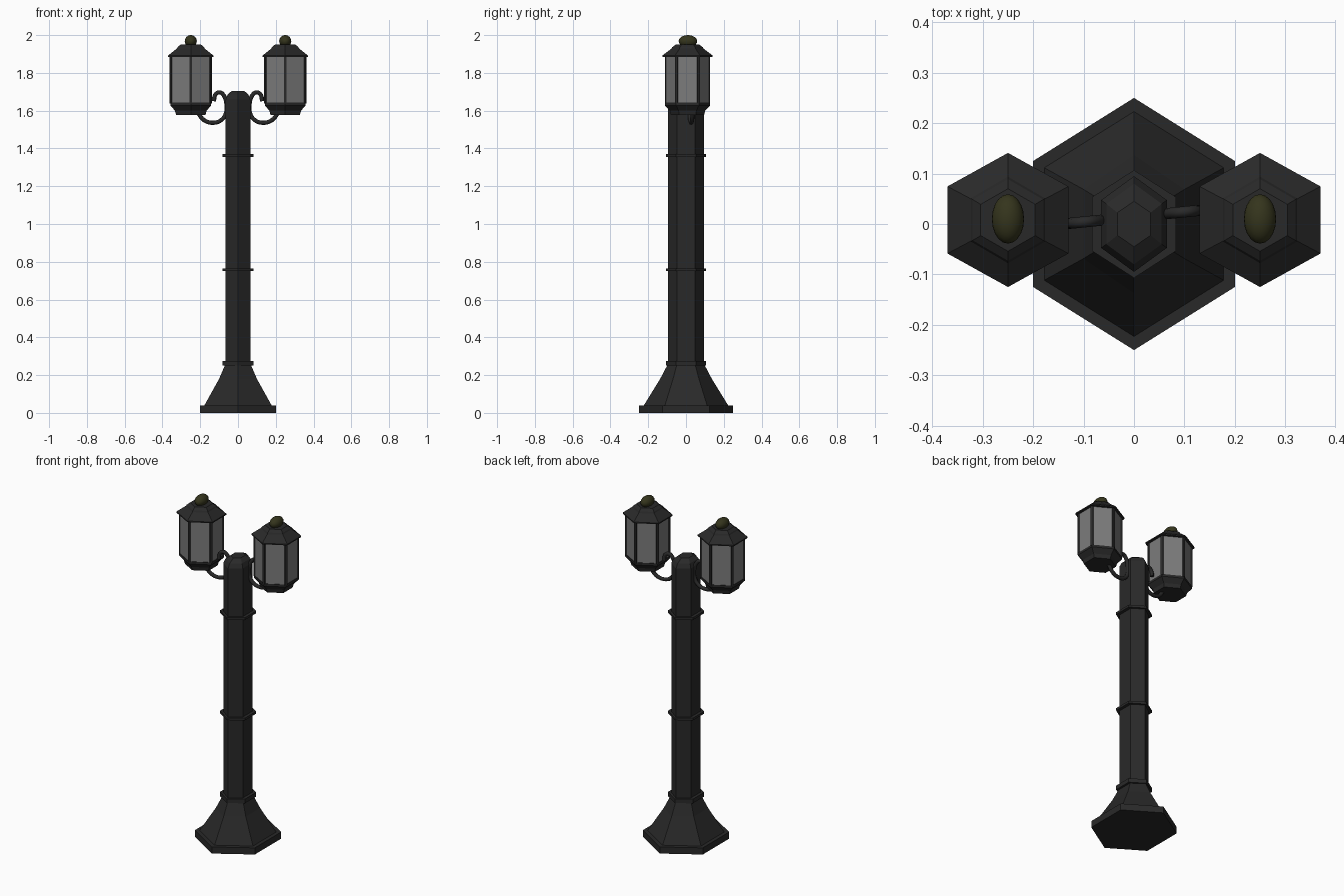
import bpy, bmesh, math
from mathutils import Matrix

if "Cube" in bpy.data.objects:
    bpy.data.objects.remove(bpy.data.objects["Cube"])

def material(name, rgb):
    m = bpy.data.materials.new(name)
    m.diffuse_color = (*rgb, 1)
    m.use_nodes = True
    m.node_tree.nodes["Principled BSDF"].inputs["Base Color"].default_value = m.diffuse_color
    return m

IRON = material("dark_iron", (0.022, 0.022, 0.022))
GLASS = material("pane_grey", (0.2, 0.2, 0.2))
OLIVE = material("olive", (0.035, 0.035, 0.012))

def finish(name, bm, mat):
    bmesh.ops.recalc_face_normals(bm, faces=bm.faces)
    me = bpy.data.meshes.new(name)
    bm.to_mesh(me)
    bm.free()
    me.materials.append(mat)
    ob = bpy.data.objects.new(name, me)
    bpy.context.collection.objects.link(ob)
    return ob

def hex_point(rx, ry, k):
    # flat sides face +-x, corners point to +-y
    a = math.radians(90 + 60 * k)
    return rx * math.cos(a) / math.cos(math.pi / 6), ry * math.sin(a)

def hex_stack(name, profile, mat=IRON, cx=0, cy=0):
    """Closed six-sided solid through (half width x, half width y, z) levels."""
    bm = bmesh.new()
    rings = []
    for rx, ry, z in profile:
        pts = [hex_point(rx, ry, k) for k in range(6)]
        rings.append([bm.verts.new((cx + x, cy + y, z)) for x, y in pts])
    for a, b in zip(rings, rings[1:]):
        for k in range(6):
            n = (k + 1) % 6
            bm.faces.new((a[k], a[n], b[n], b[k]))
    bm.faces.new(rings[0])
    bm.faces.new(rings[-1])
    return finish(name, bm, mat)

# Foot: plinth and flared skirt
hex_stack("plinth", [(0.2, 0.25, 0), (0.2, 0.25, 0.04)])
hex_stack("skirt", [(0.178, 0.223, 0.04), (0.1, 0.137, 0.18), (0.07, 0.1, 0.25)])

# Column with chamfered top
hex_stack("column", [(0.065, 0.095, 0.24), (0.065, 0.095, 1.66),
                     (0.055, 0.08, 1.685), (0.033, 0.045, 1.705)])

# Bands around the column
for name, z0, z1 in (("collar", 0.25, 0.275), ("lower_band", 0.75, 0.764),
                     ("upper_band", 1.356, 1.37)):
    hex_stack(name, [(0.083, 0.107, z0), (0.083, 0.107, z1)])

def arm(name, side):
    """Scrolled S-shaped tube, slightly twisted about the column."""
    path = [(0.127, 1.65), (0.121, 1.683), (0.098, 1.697), (0.075, 1.68),
            (0.062, 1.64), (0.063, 1.59), (0.085, 1.553), (0.13, 1.536),
            (0.18, 1.55), (0.21, 1.585)]
    cu = bpy.data.curves.new(name, 'CURVE')
    cu.dimensions = '3D'
    cu.bevel_depth = 0.011
    cu.bevel_resolution = 2
    cu.resolution_u = 4
    cu.use_fill_caps = True
    sp = cu.splines.new('BEZIER')
    sp.bezier_points.add(len(path) - 1)
    for p, (x, z) in zip(sp.bezier_points, path):
        p.co = (side * x, 0.014 + 0.1 * side * x, z)
        p.handle_left_type = p.handle_right_type = 'AUTO'
    cu.materials.append(IRON)
    bpy.context.collection.objects.link(bpy.data.objects.new(name, cu))

def lantern(label, cx, cy=0.008):
    # Tray under the panes
    hex_stack(label + "_tray", [(0.078, 0.088, 1.578), (0.084, 0.094, 1.6),
                                (0.108, 0.12, 1.628), (0.108, 0.12, 1.642)], IRON, cx, cy)
    # Six panes
    hex_stack(label + "_panes", [(0.105, 0.117, 1.64), (0.105, 0.117, 1.888)], GLASS, cx, cy)
    # Corner bars
    bm = bmesh.new()
    for k in range(6):
        x, y = hex_point(0.102, 0.113, k)
        m = (Matrix.Translation((cx + x, cy + y, 1.764))
             @ Matrix.Rotation(math.radians(90 + 60 * k), 4, 'Z')
             @ Matrix.Diagonal((0.014, 0.014, 0.25, 1)))
        bmesh.ops.create_cube(bm, size=1, matrix=m)
    finish(label + "_bars", bm, IRON)
    # Roof and stepped cap
    hex_stack(label + "_roof", [(0.12, 0.133, 1.885), (0.12, 0.133, 1.892),
                                (0.07, 0.08, 1.932)], IRON, cx, cy)
    hex_stack(label + "_cap", [(0.076, 0.088, 1.924), (0.07, 0.081, 1.936),
                               (0.054, 0.062, 1.95)], IRON, cx, cy)
    # Egg-shaped finial
    bm = bmesh.new()
    bmesh.ops.create_uvsphere(bm, u_segments=20, v_segments=12, radius=1,
                              matrix=Matrix.Translation((cx, cy + 0.002, 1.968))
                              @ Matrix.Diagonal((0.032, 0.049, 0.032, 1)))
    for f in bm.faces:
        f.smooth = True
    finish(label + "_finial", bm, OLIVE)

for label, side in (("left", -1), ("right", 1)):
    arm(label + "_arm", side)
    lantern(label + "_lantern", side * 0.25)
